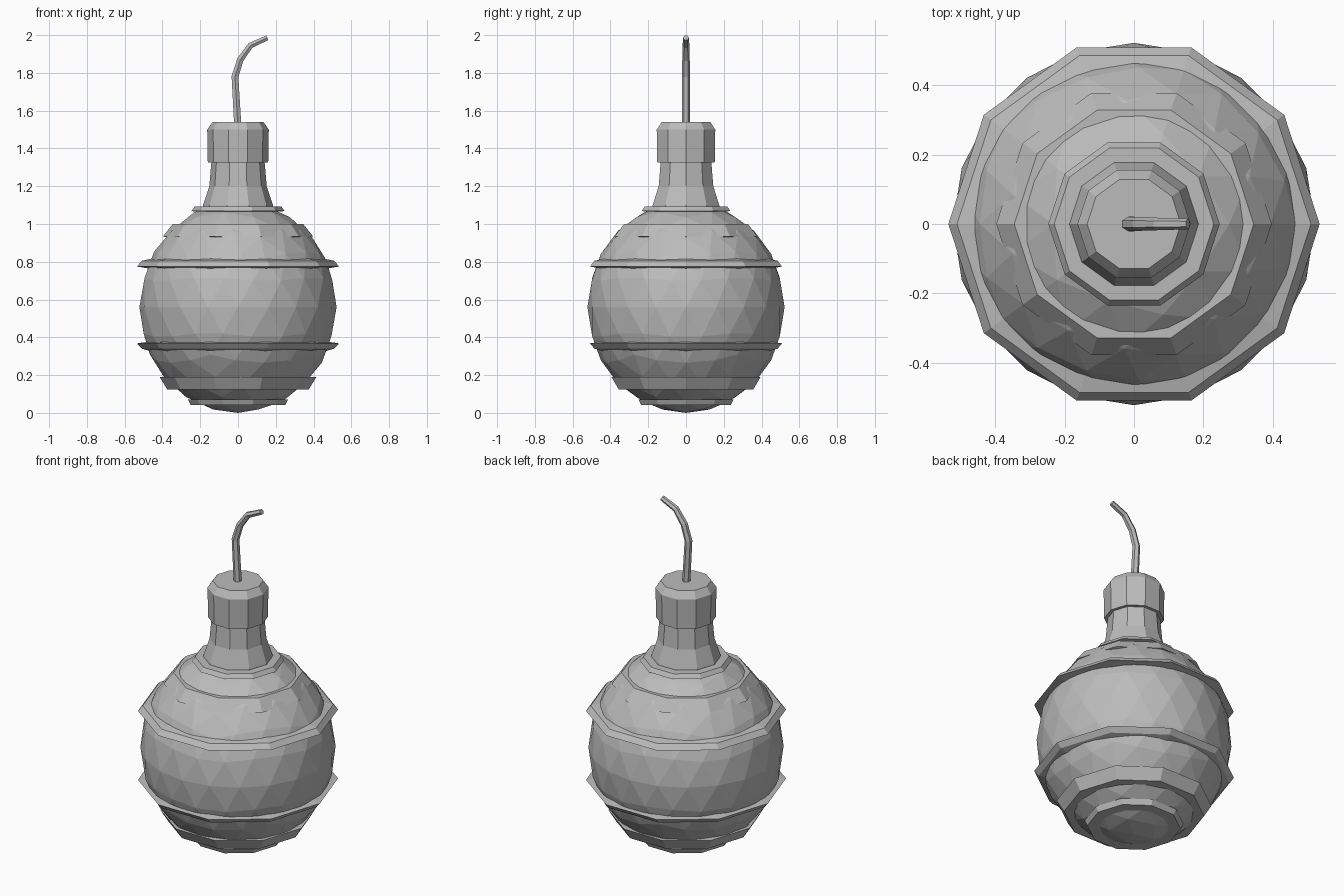
import bpy
import bmesh
from math import cos, sin, tau

cube = bpy.data.objects.get("Cube")
if cube:
    bpy.data.objects.remove(cube, do_unlink=True)

SIDES = 10

grey = bpy.data.materials.new("plain_grey")
grey.use_nodes = True
colour = (0.5, 0.5, 0.5, 1)
grey.diffuse_color = colour
grey.node_tree.nodes["Principled BSDF"].inputs["Base Color"].default_value = colour


def finish(name, bm):
    """Store a bmesh as a flat-shaded object."""
    bmesh.ops.recalc_face_normals(bm, faces=bm.faces)
    mesh = bpy.data.meshes.new(name)
    bm.to_mesh(mesh)
    bm.free()
    mesh.materials.append(grey)
    obj = bpy.data.objects.new(name, mesh)
    bpy.context.collection.objects.link(obj)
    return obj


def lathe(name, profile, ring=False):
    """Turn (radius, height) points around z; a ring joins its last point to its first."""
    bm = bmesh.new()
    loops = [[bm.verts.new((r * cos(tau * i / SIDES), r * sin(tau * i / SIDES), z))
              for i in range(SIDES)] for r, z in profile]
    pairs = list(zip(loops, loops[1:]))
    if ring:
        pairs.append((loops[-1], loops[0]))
    else:
        bm.faces.new(loops[0])
        bm.faces.new(loops[-1])
    for a, b in pairs:
        for i in range(SIDES):
            j = (i + 1) % SIDES
            bm.faces.new((a[i], a[j], b[j], b[i]))
    return finish(name, bm)


# Faceted body, slightly taller than wide
bm = bmesh.new()
bmesh.ops.create_icosphere(bm, subdivisions=3, radius=1)
for v in bm.verts:
    v.co = (v.co.x * 0.522, v.co.y * 0.522, v.co.z * 0.56 + 0.56)
finish("body", bm)

# Bands around the body, bottom to top
bands = {
    "base_band": [(0.14, 0.072), (0.265, 0.072), (0.25, 0.042), (0.14, 0.042)],
    "lower_band": [(0.25, 0.195), (0.415, 0.19), (0.375, 0.125), (0.22, 0.122)],
    "lower_flange": [(0.42, 0.385), (0.535, 0.368), (0.51, 0.34), (0.42, 0.315)],
    "upper_flange": [(0.42, 0.825), (0.51, 0.805), (0.535, 0.775), (0.42, 0.755)],
    "shoulder_band": [(0.22, 1.0), (0.345, 1.0), (0.397, 0.935), (0.3, 0.905)],
    "collar": [(0.1, 1.096), (0.23, 1.092), (0.247, 1.068), (0.1, 1.06)],
}
for name, profile in bands.items():
    lathe(name, profile, ring=True)

# Flared neck and chamfered cap
lathe("neck", [(0.19, 1.07), (0.185, 1.1), (0.152, 1.2), (0.14, 1.34)])
lathe("cap", [(0.16, 1.325), (0.163, 1.5), (0.135, 1.54)])

# Bent, tapering fuse
curve = bpy.data.curves.new("fuse", "CURVE")
curve.dimensions = "3D"
curve.bevel_depth = 0.022
curve.bevel_resolution = 1
curve.use_fill_caps = True
path = [(0, 1.5, 1), (-0.016, 1.78, 0.95), (0.012, 1.87, 0.9),
        (0.066, 1.945, 0.82), (0.155, 1.986, 0.7)]
spline = curve.splines.new("POLY")
spline.points.add(len(path) - 1)
for point, (x, z, taper) in zip(spline.points, path):
    point.co = (x, 0, z, 1)
    point.radius = taper
curve.materials.append(grey)
fuse = bpy.data.objects.new("fuse", curve)
bpy.context.collection.objects.link(fuse)
bpy.ops.object.select_all(action="DESELECT")
fuse.select_set(True)
bpy.context.view_layer.objects.active = fuse
bpy.ops.object.convert(target="MESH")
for polygon in fuse.data.polygons:
    polygon.use_smooth = False
